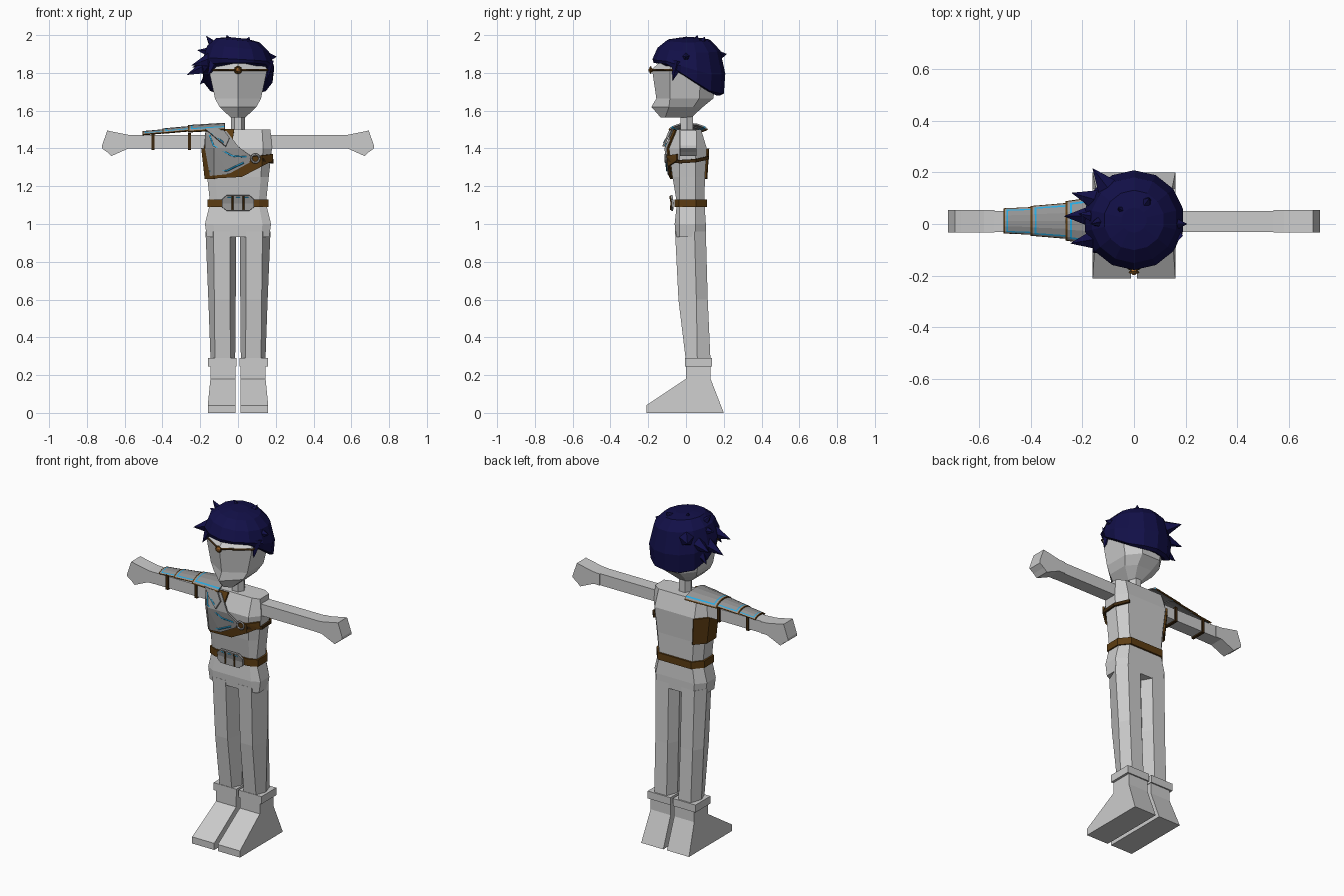
import bpy, bmesh, math
from mathutils import Vector

cube = bpy.data.objects.get("Cube")
if cube:
    bpy.data.objects.remove(cube, do_unlink=True)


def material(name, *rgb):
    m = bpy.data.materials.new(name)
    m.use_nodes = True
    m.diffuse_color = (*rgb, 1)
    m.node_tree.nodes["Principled BSDF"].inputs["Base Color"].default_value = (*rgb, 1)
    return m


BODY = material("body grey", .6, .6, .6)
STEEL = material("armour grey", .3, .3, .3)
HAIR = material("navy hair", .006, .005, .065)
LEATHER = material("brown leather", .11, .046, .006)
DARK = material("dark strap", .045, .02, .004)
GLOW = material("cyan trim", .02, .4, .75)
GEM = material("orange gem", .7, .25, .04)


def finish(name, bm, mats, thick=0):
    bmesh.ops.recalc_face_normals(bm, faces=bm.faces)
    me = bpy.data.meshes.new(name)
    bm.to_mesh(me)
    bm.free()
    ob = bpy.data.objects.new(name, me)
    bpy.context.collection.objects.link(ob)
    for m in mats:
        me.materials.append(m)
    if thick:
        mod = ob.modifiers.new("thickness", 'SOLIDIFY')
        mod.thickness, mod.offset = thick, 0
    return ob


def loft(name, rings, mat, closed=True, caps=True, thick=0):
    bm = bmesh.new()
    rows = [[bm.verts.new(p) for p in r] for r in rings]
    n = len(rows[0])
    for a, b in zip(rows, rows[1:]):
        for i in range(n if closed else n - 1):
            j = (i + 1) % n
            bm.faces.new((a[i], a[j], b[j], b[i]))
    if caps:
        bm.faces.new(rows[0])
        bm.faces.new(rows[-1])
    return finish(name, bm, [mat], thick)


def box(name, lo, hi, mat):
    rings = [[(lo[0], lo[1], z), (hi[0], lo[1], z), (hi[0], hi[1], z), (lo[0], hi[1], z)]
             for z in (lo[2], hi[2])]
    return loft(name, rings, mat)


def ribbon(name, path, height, mat, closed=False):
    rings = [[(x, y, z + s * height / 2) for x, y, z in path] for s in (-1, 1)]
    return loft(name, rings, mat, closed, False, .012)


def cord(name, pts, radius, mat, closed=False):
    cu = bpy.data.curves.new(name, 'CURVE')
    cu.dimensions, cu.bevel_depth, cu.bevel_resolution = '3D', radius, 0
    sp = cu.splines.new('POLY')
    sp.points.add(len(pts) - 1)
    for p, co in zip(sp.points, pts):
        p.co = (*co, 1)
    sp.use_cyclic_u = closed
    cu.materials.append(mat)
    ob = bpy.data.objects.new(name, cu)
    bpy.context.collection.objects.link(ob)


# Torso sections: height, half width, front y, back y
TORSO = [(.93, .165, -.055, .105), (1.0, .175, -.06, .105), (1.11, .148, -.048, .098),
         (1.25, .163, -.072, .1), (1.4, .18, -.09, .11), (1.5, .172, -.048, .08)]


def section(z):
    z = min(max(z, TORSO[0][0]), TORSO[-1][0])
    for a, b in zip(TORSO, TORSO[1:]):
        if z <= b[0]:
            t = (z - a[0]) / (b[0] - a[0])
            return [u + (v - u) * t for u, v in zip(a, b)][1:]


def torso_ring(z, off=0):
    w, f, b = section(z)
    half = [(.74 * w, f - off), (w + off, -.035), (w + off, .05), (.74 * w, b + off)]
    return [(x, y, z) for x, y in half] + [(-x, y, z) for x, y in reversed(half)]


def skin(x, z, off, back=False):
    w, f, b = section(z)
    t = min(max((abs(x) / w - .74) / .26, 0), 1)
    if back:
        return (x, b + (.05 - b) * t + off, z)
    return (x, f + (-.035 - f) * t - off, z)


def plate(name, outline, off, mat, trim, rim=.01, back=False):
    # A flat outline with a trimmed rim, draped over the torso
    bm = bmesh.new()
    face = bm.faces.new([bm.verts.new((x, 0, z)) for x, z in outline])
    for f in bmesh.ops.inset_region(bm, faces=[face], thickness=rim)["faces"]:
        f.material_index = 1
    for co, no in (((-.125, 0, 0), (1, 0, 0)), ((.125, 0, 0), (1, 0, 0)),
                   ((0, 0, 1.4), (0, 0, 1)), ((0, 0, 1.11), (0, 0, 1))):
        geom = bm.verts[:] + bm.edges[:] + bm.faces[:]
        bmesh.ops.bisect_plane(bm, geom=geom, plane_co=co, plane_no=no)
    bmesh.ops.triangulate(bm, faces=bm.faces[:])
    for v in bm.verts:
        v.co = skin(v.co.x, v.co.z, off, back)
    return finish(name, bm, [mat, trim], .012)


# Body
loft("torso", [torso_ring(s[0]) for s in TORSO], BODY)
loft("neck", [[(.038 * math.cos(i * math.pi / 3), .005 + .038 * math.sin(i * math.pi / 3), z)
               for i in range(6)] for z in (1.48, 1.6)], BODY)

# Legs, boots and arms for both sides
LEG = [(.27, .015, .04, .122, .145, .0, .06, .13), (.6, .012, .042, .125, .157, -.04, .055, .115),
       (.96, .01, .043, .13, .172, -.058, .045, .105)]
BOOT = [(-.21, 0), (-.21, .04), (0, .18), (0, .25), (.13, .25), (.13, .18), (.2, 0)]
HAND = [(.54, 1.4, 1.47), (.58, 1.4, 1.472), (.67, 1.36, 1.49), (.692, 1.38, 1.495), (.72, 1.4, 1.415)]
for side, s in (("left", 1), ("right", -1)):
    loft(side + "_leg", [[(s * b, f, z), (s * c, f, z), (s * d, m, z), (s * c, k, z), (s * b, k, z), (s * a, m, z)]
                         for z, a, b, c, d, f, m, k in LEG], BODY)
    loft(side + "_boot", [[(s * (.012 if i == 0 else .146 if z > .1 else .16), y, z) for y, z in BOOT]
                          for i in range(2)], BODY)
    box(side + "_boot_cuff", (min(s * .008, s * .16), -.005, .245), (max(s * .008, s * .16), .138, .29), BODY)
    box(side + "_arm", (min(s * .15, s * .57), -.03, 1.4), (max(s * .15, s * .57), .05, 1.47), BODY)
    loft(side + "_hand", [[(s * x, -.032, a), (s * x, .055, a), (s * x, .055, b), (s * x, -.032, b)]
                          for x, a, b in HAND], BODY)


# Head: height, half width, ridge y, cheek y, back corner y, back y
def head_ring(z, w, f, c, k, b):
    return [(0, f, z), (w, c, z), (w, k, z), (w * .5, b, z), (-w * .5, b, z), (-w, k, z), (-w, c, z)]


loft("head", [head_ring(1.565, .04, -.135, -.11, 0, .03), head_ring(1.62, .098, -.183, -.09, .04, .09),
              head_ring(1.665, .122, -.157, -.085, .07, .145), head_ring(1.82, .155, -.18, -.085, .08, .165),
              head_ring(1.89, .1, -.1, -.06, .06, .12)], BODY)
cord("headband", head_ring(1.815, .158, -.183, -.087, .08, .167), .006, DARK, True)
bm = bmesh.new()
bmesh.ops.create_icosphere(bm, subdivisions=1, radius=.014)
bmesh.ops.translate(bm, verts=bm.verts, vec=(0, -.186, 1.815))
finish("headband_gem", bm, [GEM])


def circle(x, y, z, r, n=10):
    return [(x + r * math.cos(i * math.tau / n), y, z + r * math.sin(i * math.tau / n)) for i in range(n)]


cord("gem_setting", circle(0, -.187, 1.815, .017), .005, LEATHER, True)


# Hair cap with a hairline dropping toward the nape
def hair_ring(scale, level, follow):
    ring = []
    for i in range(14):
        a = i * math.tau / 14
        x, y = .195 * scale * math.sin(a), .015 - .193 * scale * math.cos(a)
        line = 1.85 - .17 * min(max((y + .11) / .26, 0), 1)
        ring.append((x, y, line * follow + (level - .1 * x) * (1 - follow)))
    return ring


loft("hair_cap", [hair_ring(.85, 1.9, 1), hair_ring(.96, 1.9, .95), hair_ring(1, 1.89, .45),
                  hair_ring(.86, 1.94, .08), hair_ring(.6, 1.973, 0), hair_ring(.25, 1.985, 0)], HAIR)


def spike(i, base, tip, r):
    base, tip = Vector(base), Vector(tip)
    d = tip - base
    bm = bmesh.new()
    bmesh.ops.create_cone(bm, cap_ends=True, segments=5, radius1=r, radius2=.001, depth=d.length)
    bm.transform(d.to_track_quat('Z', 'Y').to_matrix().to_4x4())
    bmesh.ops.translate(bm, verts=bm.verts, vec=(base + tip) / 2)
    finish("hair_spike_%d" % i, bm, [HAIR])


SPIKES = [((-.12, .03, 1.85), (-.27, .03, 1.79), .06), ((-.1, -.05, 1.88), (-.245, -.075, 1.84), .06),
          ((-.1, .08, 1.86), (-.24, .12, 1.83), .06), ((-.07, .1, 1.88), (-.16, .215, 1.9), .07),
          ((-.08, .02, 1.88), (-.168, .0, 1.995), .06), ((-.02, .04, 1.9), (-.06, .06, 2.0), .07),
          ((-.1, .02, 1.9), (-.215, .04, 1.92), .05), ((-.12, -.08, 1.87), (-.16, -.11, 1.785), .04),
          ((.1, 0, 1.88), (.205, 0, 1.885), .06), ((.15, -.04, 1.86), (.155, -.07, 1.76), .04),
          ((-.12, .07, 1.82), (-.2, .09, 1.74), .05), ((.03, .06, 1.92), (.06, .1, 1.99), .06)]
for i, sp in enumerate(SPIKES):
    spike(i, *sp)

# Chest armour, side wrap and back harness
loft("side_wrap", [torso_ring(z, .01)[4:] for z in (1.24, 1.4)], LEATHER, False, False, .01)
plate("chest_plate", [(-.145, 1.255), (-.05, 1.265), (.06, 1.325), (.068, 1.36), (0, 1.41), (-.06, 1.49),
                      (-.17, 1.49), (-.172, 1.4)], .018, STEEL, LEATHER)
plate("shoulder_flap", [(-.17, 1.5), (-.08, 1.5), (-.045, 1.455), (-.065, 1.41)], .034, STEEL, LEATHER, .008)
plate("back_harness", [(.18, 1.37), (.18, 1.335), (.02, 1.25), (-.16, 1.24), (-.178, 1.4), (-.15, 1.5),
                       (-.02, 1.5), (-.04, 1.37), (.06, 1.355)], .012, LEATHER, LEATHER)
for name, pts in (("upper", [(-.15, 1.47), (-.13, 1.415), (-.03, 1.36), (.045, 1.355)]),
                  ("lower", [(-.15, 1.28), (-.06, 1.282), (.03, 1.325)])):
    cord(name + "_chest_trim", [skin(x, z, .024) for x, z in pts], .005, GLOW)
cord("flap_trim", [skin(x, z, .04) for x, z in ((-.14, 1.48), (-.075, 1.43))], .004, GLOW)
cord("strap_ring", circle(.092, -.107, 1.347, .022), .006, STEEL, True)
ribbon("chest_strap", [skin(.11, 1.343, .012), skin(.13, 1.34, .012), (.183, -.035, 1.33), (.183, .05, 1.335),
                       skin(.13, 1.35, .012, True)], .018, DARK)


# Shoulder and arm plates: curved shells with trimmed outer rims
def arm_plate(name, x0, x1, r0, r1, top0, top1, drop):
    us = (0, .04, .09, .13, 1)
    vs = (0, .05, .11, .16, .33, .5, .67, .84, .89, .95, 1)
    bm = bmesh.new()
    grid = []
    for u in us:
        r, top = r0 + (r1 - r0) * u, top0 + (top1 - top0) * u
        arc = [(v * 2 - 1) * math.pi * .42 for v in vs]
        grid.append([bm.verts.new((x0 + (x1 - x0) * u, .012 + r * math.sin(a), top - drop * (1 - math.cos(a))))
                     for a in arc])
    for i in range(len(us) - 1):
        for j in range(len(vs) - 1):
            f = bm.faces.new((grid[i][j], grid[i][j + 1], grid[i + 1][j + 1], grid[i + 1][j]))
            f.material_index = (1, 0, 2, 0, 0)[min(i, j, len(vs) - 2 - j)]
    finish(name, bm, [STEEL, LEATHER, GLOW], .008)


arm_plate("forearm_plate", -.505, -.37, .047, .053, 1.488, 1.5, .022)
arm_plate("upper_arm_plate", -.4, -.22, .056, .072, 1.502, 1.518, .03)
arm_plate("shoulder_plate", -.265, -.07, .075, .105, 1.52, 1.532, .045)
for name, x in (("forearm_strap", -.45), ("upper_arm_strap", -.257)):
    box(name, (x - .008, -.037, 1.392), (x + .008, .057, 1.482), DARK)

# Belt and buckle
ribbon("belt", torso_ring(1.11, .008), .042, LEATHER, True)
half = [(.06, 1.07), (.085, 1.09), (.085, 1.13), (.06, 1.153)]
plate("belt_buckle", half + [(-x, z) for x, z in reversed(half)], .022, STEEL, LEATHER, .008)
for i, x in enumerate((-.03, .03)):
    cord("buckle_divider_%d" % i, [skin(x, 1.075, .029), skin(x, 1.11, .029), skin(x, 1.148, .029)], .005, LEATHER)
for i, x in enumerate((-.045, 0, .045)):
    cord("buckle_trim_%d" % i, [skin(x - .01, 1.14, .028), skin(x + .01, 1.14, .028)], .003, GLOW)
